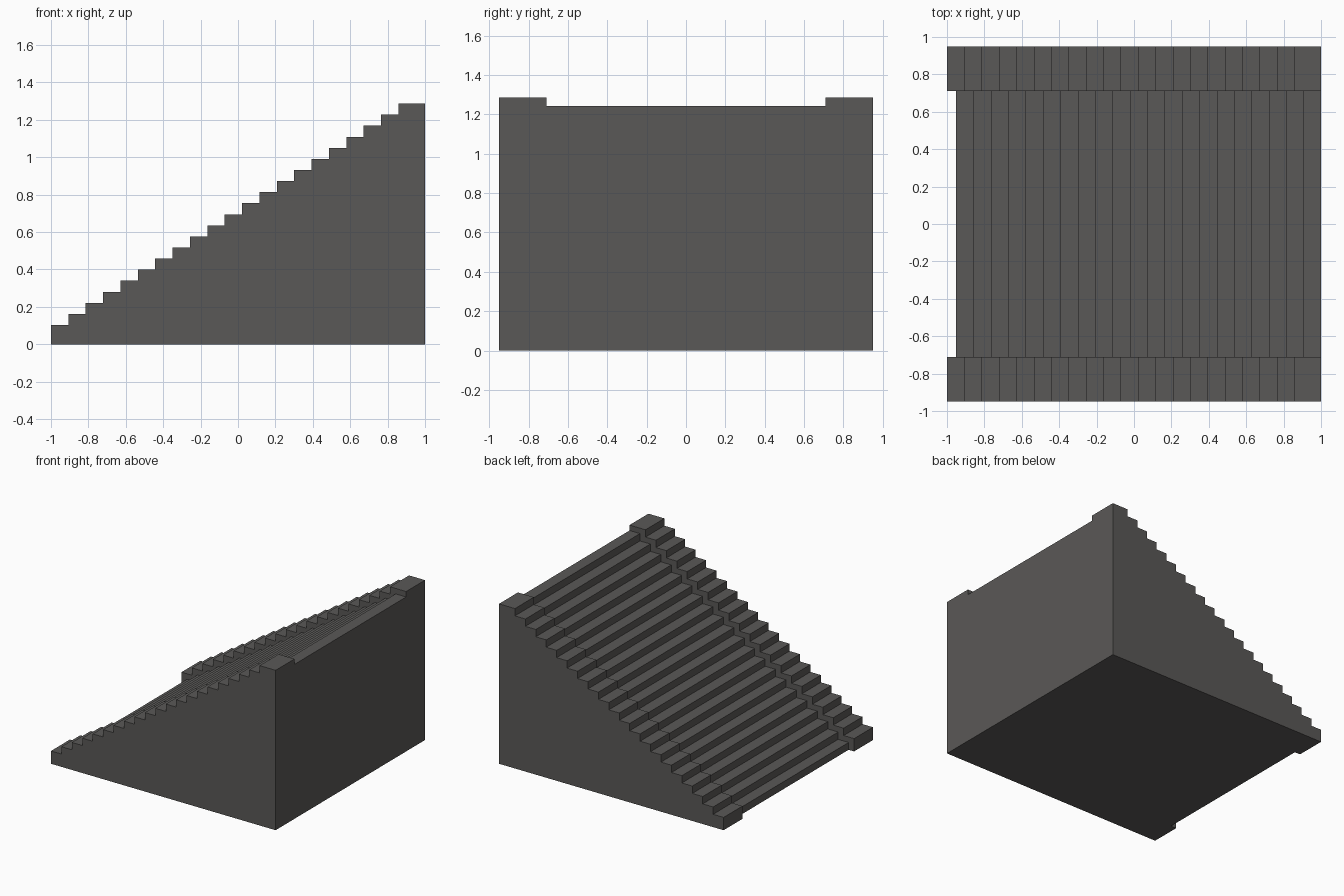
import bpy, bmesh

if "Cube" in bpy.data.objects:
    bpy.data.objects.remove(bpy.data.objects["Cube"])

STEPS = 21
RUN = 0.0929
RISE = 0.0592

stone = bpy.data.materials.new("dark grey stone")
stone.diffuse_color = (0.102, 0.099, 0.095, 1)
stone.use_nodes = True
stone.node_tree.nodes["Principled BSDF"].inputs["Base Color"].default_value = stone.diffuse_color


def stepped_block(name, x0, first_height, y0, y1):
    """Solid staircase: a stepped xz profile extruded from y0 to y1."""
    profile = [(1.0, 0.0), (x0, 0.0)]
    for i in range(STEPS):
        z = first_height + i * RISE
        x_end = 1.0 if i == STEPS - 1 else x0 + (i + 1) * RUN
        profile += [(x0 + i * RUN, z), (x_end, z)]
    bm = bmesh.new()
    face = bm.faces.new([bm.verts.new((x, y0, z)) for x, z in profile])
    ext = bmesh.ops.extrude_face_region(bm, geom=[face])
    moved = [v for v in ext["geom"] if isinstance(v, bmesh.types.BMVert)]
    bmesh.ops.translate(bm, verts=moved, vec=(0, y1 - y0, 0))
    bmesh.ops.recalc_face_normals(bm, faces=bm.faces)
    mesh = bpy.data.meshes.new(name)
    bm.to_mesh(mesh)
    bm.free()
    mesh.materials.append(stone)
    obj = bpy.data.objects.new(name, mesh)
    bpy.context.collection.objects.link(obj)
    return obj


# Wide central flight of steps
stepped_block("central_steps", -0.951, RISE, -0.71, 0.71)

# Raised stepped borders on both sides
stepped_block("front_border", -1.0, 0.103, -0.95, -0.71)
stepped_block("back_border", -1.0, 0.103, 0.71, 0.95)
